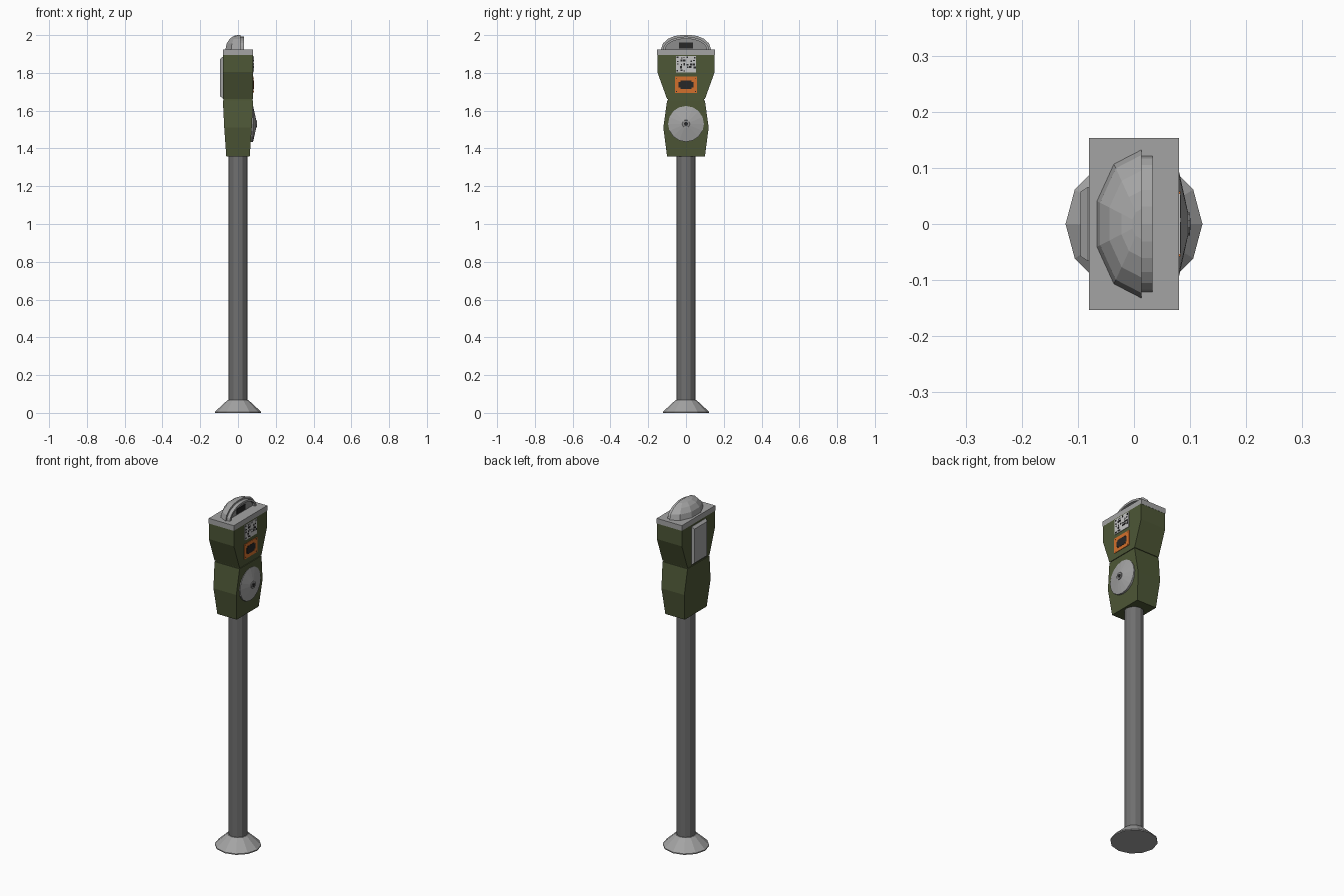
import bpy, math, random
from math import sin, cos, pi

if "Cube" in bpy.data.objects:
    bpy.data.objects.remove(bpy.data.objects["Cube"])

random.seed(4)


def material(name, r, g, b):
    m = bpy.data.materials.new(name)
    m.diffuse_color = (r, g, b, 1)
    m.use_nodes = True
    m.node_tree.nodes["Principled BSDF"].inputs["Base Color"].default_value = m.diffuse_color
    return m


GREEN = material("olive green", 0.075, 0.095, 0.037)
POLE = material("pole grey", 0.16, 0.16, 0.16)
GREY = material("light grey", 0.37, 0.37, 0.37)
TRIM = material("mid grey", 0.27, 0.27, 0.27)
PALE = material("label white", 0.55, 0.55, 0.55)
ORANGE = material("orange", 0.65, 0.16, 0.025)
DARK = material("near black", 0.02, 0.02, 0.02)


def loft(name, rings, mat):
    """Skin a stack of equal-length rings and cap both ends."""
    n = len(rings[0])
    verts = [v for r in rings for v in r]
    faces = [(k * n + i, k * n + (i + 1) % n, (k + 1) * n + (i + 1) % n, (k + 1) * n + i)
             for k in range(len(rings) - 1) for i in range(n)]
    faces += [tuple(reversed(range(n))), tuple(range(len(verts) - n, len(verts)))]
    me = bpy.data.meshes.new(name)
    me.from_pydata(verts, [], faces)
    me.materials.append(mat)
    ob = bpy.data.objects.new(name, me)
    bpy.context.collection.objects.link(ob)
    return ob


def rect(hx, hy, z):
    return [(-hx, -hy, z), (hx, -hy, z), (hx, hy, z), (-hx, hy, z)]


def circle(r, z, n=12):
    return [(r * cos(2 * pi * i / n), r * sin(2 * pi * i / n), z) for i in range(n)]


def disc(r, x, cz, n=16):
    return [(x, r * cos(2 * pi * i / n), cz + r * sin(2 * pi * i / n)) for i in range(n)]


def upright(x, y, z, hy, hz):
    return [(x, y - hy, z - hz), (x, y + hy, z - hz), (x, y + hy, z + hz), (x, y - hy, z + hz)]


def plate(name, x, y, z, hy, hz, mat, t=0.003):
    return loft(name, [upright(x, y, z, hy, hz), upright(x + t, y, z, hy, hz)], mat)


# Stand
loft("base_flange", [circle(0.122, 0), circle(0.122, 0.006), circle(0.055, 0.068)], GREY)
loft("pole", [circle(0.05, 0.06), circle(0.05, 1.37)], POLE)

# Housing
loft("lower_housing", [rect(0.062, 0.10, 1.357), rect(0.073, 0.12, 1.51),
                       rect(0.08, 0.10, 1.655)], GREEN)
loft("neck_seam", [rect(0.076, 0.096, 1.65), rect(0.076, 0.096, 1.67)], GREEN)
loft("upper_housing", [rect(0.08, 0.10, 1.661), rect(0.08, 0.152, 1.805),
                       rect(0.08, 0.152, 1.896)], GREEN)
loft("top_plate", [rect(0.08, 0.153, 1.895), rect(0.08, 0.153, 1.925)], GREY)

# Rear panel with sloping edges
loft("rear_panel", [upright(-0.078, 0, 1.775, 0.066, 0.11)[::-1],
                    upright(-0.082, 0, 1.775, 0.066, 0.11)[::-1],
                    upright(-0.095, 0, 1.775, 0.058, 0.098)[::-1]], GREY)

# Half dome behind the display: elliptical rings cut flat at the front
loft("display_dome",
     [[(0.013 + 0.083 * r * cos(pi / 2 + pi * i / 5), 0.132 * r * sin(pi / 2 + pi * i / 5),
        1.925 + 0.075 * h) for i in range(6)]
      for r, h in ((1, 0), (0.93, 0.4), (0.72, 0.74), (0.45, 0.94), (0.2, 1))], GREY)


def arch(x, ry, rz, n=12):
    return [(x, ry * cos(pi * i / n), 1.925 + rz * sin(pi * i / n)) for i in range(n + 1)]


# Window and its arched rim
loft("display_window", [arch(0.012, 0.112, 0.058), arch(0.017, 0.112, 0.058)], TRIM)
profile = [arch(x, ry, rz) for x, ry, rz in
           ((0.012, 0.121, 0.067), (0.033, 0.121, 0.067),
            (0.033, 0.109, 0.055), (0.012, 0.109, 0.055))]
loft("window_rim", [[p[i] for p in profile] for i in range(13)], GREY)
plate("display_sign", 0.017, 0, 1.945, 0.038, 0.015, DARK)

# Coin dial
loft("dial_disc", [disc(0.095, 0.07, 1.53), disc(0.095, 0.08, 1.53),
                   disc(0.022, 0.096, 1.53)], GREY)
loft("dial_hub", [disc(0.022, 0.09, 1.53, 10), disc(0.02, 0.1, 1.53, 10)], TRIM)
loft("dial_hole", [disc(0.011, 0.099, 1.53, 8), disc(0.011, 0.101, 1.53, 8)], DARK)

# Speckled label: dark flecks scattered on a jittered grid
plate("white_label", 0.08, 0, 1.846, 0.054, 0.044, PALE)
for r in range(5):
    for c in range(6):
        if random.random() < 0.7:
            plate("label_fleck", 0.083, -0.043 + c * 0.0172 + random.uniform(-0.003, 0.003),
                  1.812 + r * 0.017 + random.uniform(-0.003, 0.003),
                  random.uniform(0.003, 0.007), random.uniform(0.003, 0.006), DARK, 0.001)

# Orange label with a dark emblem
plate("orange_label", 0.08, 0, 1.737, 0.058, 0.043, ORANGE)
plate("orange_label_emblem", 0.083, 0, 1.737, 0.04, 0.015, DARK, 0.001)
plate("orange_label_emblem_core", 0.083, 0, 1.737, 0.03, 0.023, DARK, 0.0012)
for sy in (-1, 1):
    for sz in (-1, 1):
        plate("label_corner_dot", 0.083, sy * 0.05, 1.737 + sz * 0.035, 0.002, 0.002, DARK, 0.001)
